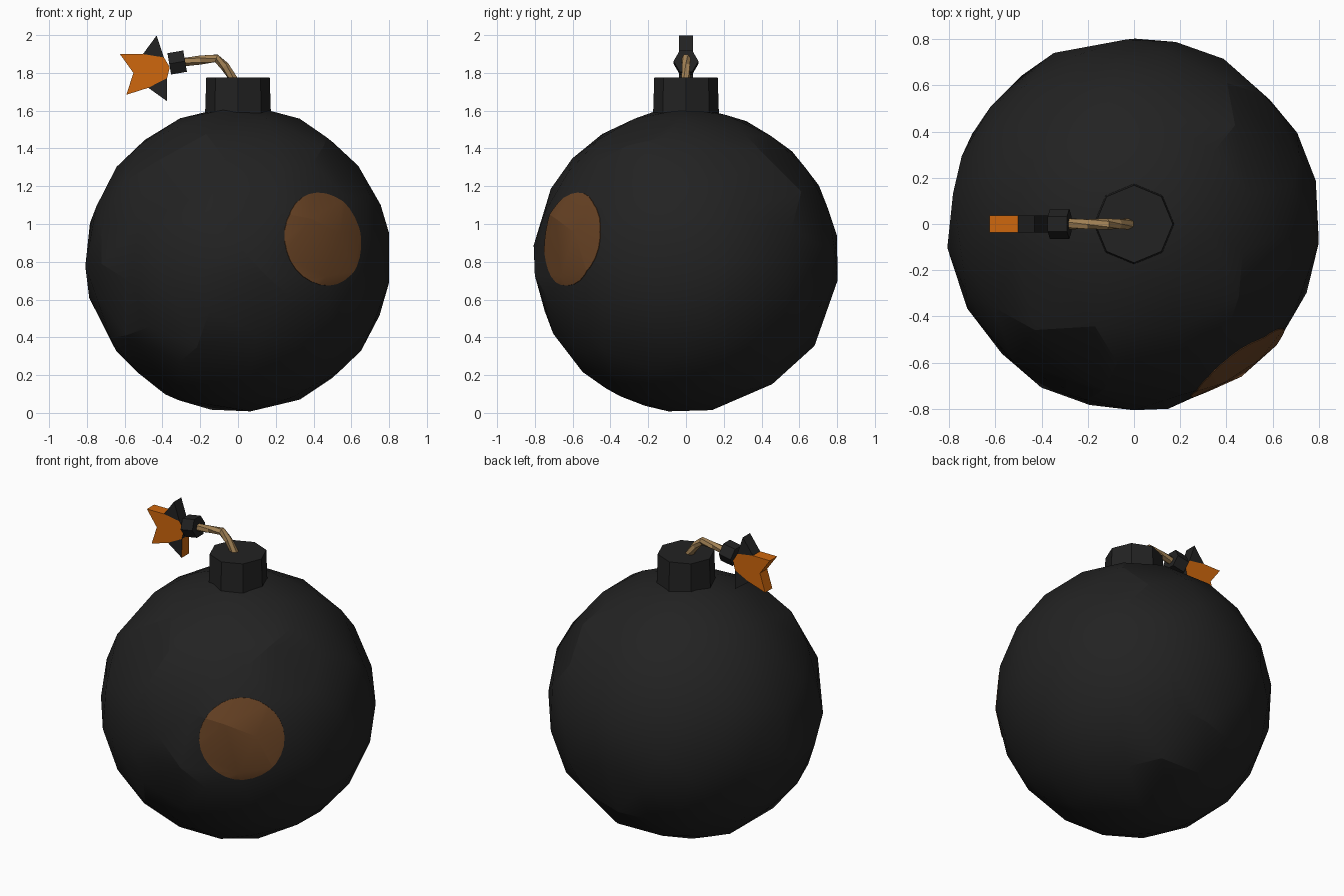
import bpy, bmesh, math, random
from mathutils import Vector, Matrix

if "Cube" in bpy.data.objects:
    bpy.data.objects.remove(bpy.data.objects["Cube"], do_unlink=True)
random.seed(4)


def material(name, rgb):
    m = bpy.data.materials.new(name)
    m.use_nodes = True
    m.diffuse_color = (*rgb, 1)
    m.node_tree.nodes["Principled BSDF"].inputs["Base Color"].default_value = (*rgb, 1)
    return m


CHARCOAL = material("charcoal", (0.016, 0.016, 0.016))
BROWN = material("brown", (0.14, 0.056, 0.018))
ORANGE = material("orange", (0.62, 0.135, 0.004))
TAN = material("tan", (0.36, 0.22, 0.09))


def make(name, bm, *mats):
    bmesh.ops.recalc_face_normals(bm, faces=bm.faces)
    mesh = bpy.data.meshes.new(name)
    bm.to_mesh(mesh)
    bm.free()
    ob = bpy.data.objects.new(name, mesh)
    bpy.context.collection.objects.link(ob)
    for m in mats:
        mesh.materials.append(m)
    return ob


def activate(ob):
    bpy.ops.object.select_all(action="DESELECT")
    ob.select_set(True)
    bpy.context.view_layer.objects.active = ob


def prism(name, sides, r1, r2, depth, center, axis, mat, turn=0.0):
    bm = bmesh.new()
    rot = Vector((0, 0, 1)).rotation_difference(Vector(axis)).to_matrix().to_4x4()
    bmesh.ops.create_cone(bm, cap_ends=True, segments=sides, radius1=r1, radius2=r2, depth=depth,
                          matrix=Matrix.Translation(center) @ rot @ Matrix.Rotation(turn, 4, "Z"))
    return make(name, bm, mat)


# Round body with irregular facets
R = 0.81
CENTER = Vector((0, 0, R))
bm = bmesh.new()
bmesh.ops.create_icosphere(bm, subdivisions=3, radius=R)
for v in bm.verts:
    v.co += Vector([random.uniform(-0.03, 0.03) for _ in range(3)])
    v.co = v.co.normalized() * R
bmesh.ops.rotate(bm, verts=bm.verts, matrix=Matrix.Rotation(0.4, 3, (1, 2, 0.5)))
bmesh.ops.translate(bm, verts=bm.verts, vec=CENTER)
body = make("body", bm, CHARCOAL)
activate(body)
dec = body.modifiers.new("facets", "DECIMATE")
dec.ratio = 0.8
bpy.ops.object.modifier_apply(modifier=dec.name)

# Round painted patch: a thin skin over the body, trimmed by a cylinder
aim = Vector((0.47, -0.63, 0.115)).normalized()
patch = bpy.data.objects.new("round_patch", body.data.copy())
bpy.context.collection.objects.link(patch)
patch.data.materials.clear()
patch.data.materials.append(BROWN)
patch.data.transform(Matrix.Translation(CENTER) @ Matrix.Scale(1.004, 4) @ Matrix.Translation(-CENTER))
cutter = prism("patch_cutter", 28, 0.25, 0.25, 0.4, CENTER + aim * 0.9, aim, BROWN)
cutter.hide_render = True
activate(patch)
trim = patch.modifiers.new("trim", "BOOLEAN")
trim.operation = "INTERSECT"
trim.solver = "EXACT"
trim.object = cutter
bpy.ops.object.modifier_apply(modifier=trim.name)
bpy.data.objects.remove(cutter, do_unlink=True)

for ob in (body, patch):
    activate(ob)
    bpy.ops.object.shade_smooth_by_angle(angle=math.radians(17))

# Neck and fuse collar
prism("neck", 8, 0.175, 0.168, 0.215, (0, 0, 1.667), (0, 0, 1), CHARCOAL)
prism("fuse_collar", 6, 0.066, 0.066, 0.085, (-0.322, 0, 1.855), (0.98, 0, 0.17), CHARCOAL)

# Twisted fuse cord
curve = bpy.data.curves.new("fuse_cord", "CURVE")
curve.dimensions = "3D"
curve.bevel_depth = 0.024
curve.bevel_resolution = 1
curve.use_fill_caps = True
path = [(-0.015, 1.755), (-0.07, 1.835), (-0.115, 1.877), (-0.2, 1.868), (-0.3, 1.855)]
spline = curve.splines.new("POLY")
spline.points.add(len(path) - 1)
for i, (p, (x, z)) in enumerate(zip(spline.points, path)):
    p.co = (x, 0, z, 1)
    p.tilt = i * 0.5
curve.materials.append(TAN)
cord = bpy.data.objects.new("fuse_cord", curve)
bpy.context.collection.objects.link(cord)
activate(cord)
bpy.ops.object.convert(target="MESH")
bpy.ops.object.shade_flat()

# Star-shaped spark: a five-sided core and five tips, two of them charred
SPARK = Vector((-0.46, 0, 1.815))
HALF = 0.037
START = math.radians(81)
STEP = math.radians(72)
bm = bmesh.new()


def ring_point(angle, radius, y):
    return bm.verts.new(SPARK + Vector((math.cos(angle) * radius, y, math.sin(angle) * radius)))


tips, notches = [], []
for k in range(5):
    a = START + k * STEP
    reach = 0.1 if k == 4 else 0.185
    tips.append([ring_point(a, reach, y) for y in (-HALF, HALF)])
    notches.append([ring_point(a + STEP / 2, 0.095, y) for y in (-HALF, HALF)])
for side in (0, 1):
    bm.faces.new([n[side] for n in notches])
    for k in range(5):
        f = bm.faces.new([notches[k - 1][side], tips[k][side], notches[k][side]])
        f.material_index = 1 if k in (0, 3) else 0
outline = [p for pair in zip(tips, notches) for p in pair]
for k in range(10):
    a, b = outline[k - 1], outline[k]
    f = bm.faces.new([a[0], b[0], b[1], a[1]])
    mid = f.calc_center_median() - SPARK
    f.material_index = 1 if mid.x * 0.75 + mid.z * 0.65 > 0 else 0
make("star_spark", bm, ORANGE, CHARCOAL)
